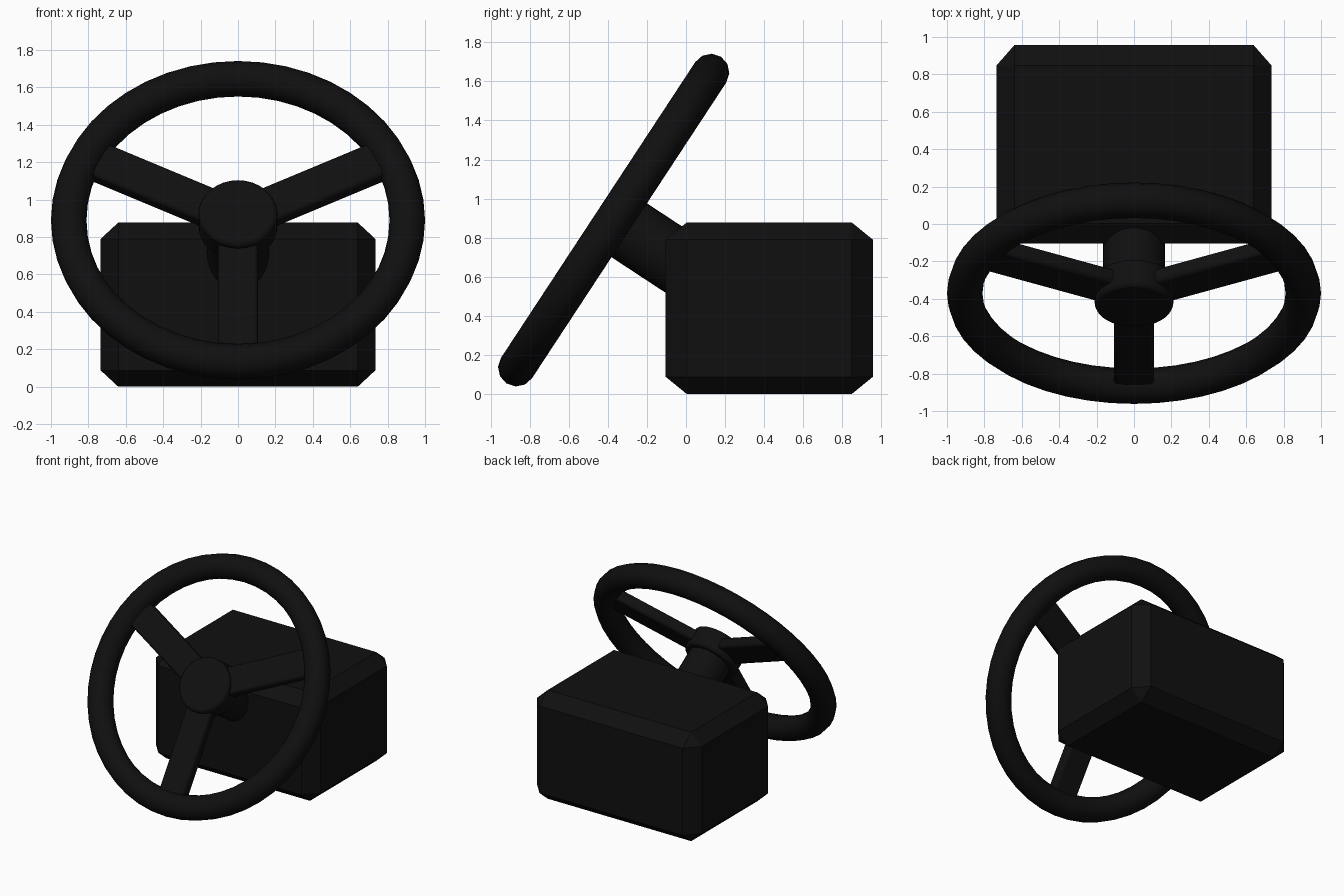
import bpy, bmesh, math
from math import radians
from mathutils import Matrix, Vector
from itertools import product

if "Cube" in bpy.data.objects:
    bpy.data.objects.remove(bpy.data.objects["Cube"])

black = bpy.data.materials.new("black")
black.diffuse_color = (0.005, 0.005, 0.005, 1)
black.use_nodes = True
black.node_tree.nodes["Principled BSDF"].inputs["Base Color"].default_value = black.diffuse_color

# Wheel frame: local y is up along the wheel, local z points at the driver
WHEEL = Matrix.Translation((0, -0.37, 0.89)) @ Matrix.Rotation(radians(56.7), 4, 'X')


def finish(obj, name, matrix=None, bevel=0, segments=2, smooth=True):
    obj.name = name
    obj.data.materials.append(black)
    if matrix is not None:
        obj.matrix_world = matrix
    if bevel:
        mod = obj.modifiers.new("bevel", 'BEVEL')
        mod.width, mod.segments = bevel, segments
        mod.limit_method = 'ANGLE'
    if smooth:
        bpy.ops.object.select_all(action='DESELECT')
        obj.select_set(True)
        bpy.context.view_layer.objects.active = obj
        bpy.ops.object.shade_smooth_by_angle(angle=radians(35))
    return obj


def from_bmesh(bm, name, **kw):
    mesh = bpy.data.meshes.new(name)
    bm.to_mesh(mesh)
    bm.free()
    obj = bpy.data.objects.new(name, mesh)
    bpy.context.collection.objects.link(obj)
    return finish(obj, name, **kw)


def wheel_cylinder(name, radius, z0, z1, bevel=0):
    bpy.ops.mesh.primitive_cylinder_add(vertices=32, radius=radius, depth=z1 - z0)
    place = WHEEL @ Matrix.Translation((0, 0, (z0 + z1) / 2))
    return finish(bpy.context.object, name, place, bevel)


# Base housing: box with every edge chamfered, as the hull of its face corners
half, cut = Vector((0.735, 0.53, 0.439)), Vector((0.095, 0.108, 0.088))
bm = bmesh.new()
for signs, axis in product(product((-1, 1), repeat=3), range(3)):
    bm.verts.new([s * (half[i] - (0 if i == axis else cut[i])) for i, s in enumerate(signs)])
bmesh.ops.convex_hull(bm, input=bm.verts[:])
bmesh.ops.dissolve_limit(bm, angle_limit=0.01, verts=bm.verts[:], edges=bm.edges[:])
bmesh.ops.recalc_face_normals(bm, faces=bm.faces[:])
from_bmesh(bm, "base_housing", matrix=Matrix.Translation((0, 0.426, 0.439)), smooth=False)

# Rim
bpy.ops.mesh.primitive_torus_add(major_radius=0.905, minor_radius=0.095,
                                 major_segments=48, minor_segments=12)
finish(bpy.context.object, "wheel_rim", WHEEL)

# Hub and steering column
wheel_cylinder("wheel_hub", 0.21, -0.085, 0.085, bevel=0.02)
wheel_cylinder("steering_column", 0.165, -0.6, -0.05)

# Three spokes
for name, angle in (("right_spoke", 26.5), ("left_spoke", 153.5), ("bottom_spoke", 270)):
    bm = bmesh.new()
    bmesh.ops.create_cube(bm, size=1)
    bmesh.ops.scale(bm, vec=(0.8, 0.215, 0.09), verts=bm.verts[:])
    bmesh.ops.translate(bm, vec=(0.5, 0, 0), verts=bm.verts[:])
    from_bmesh(bm, name, matrix=WHEEL @ Matrix.Rotation(radians(angle), 4, 'Z'), bevel=0.02)
